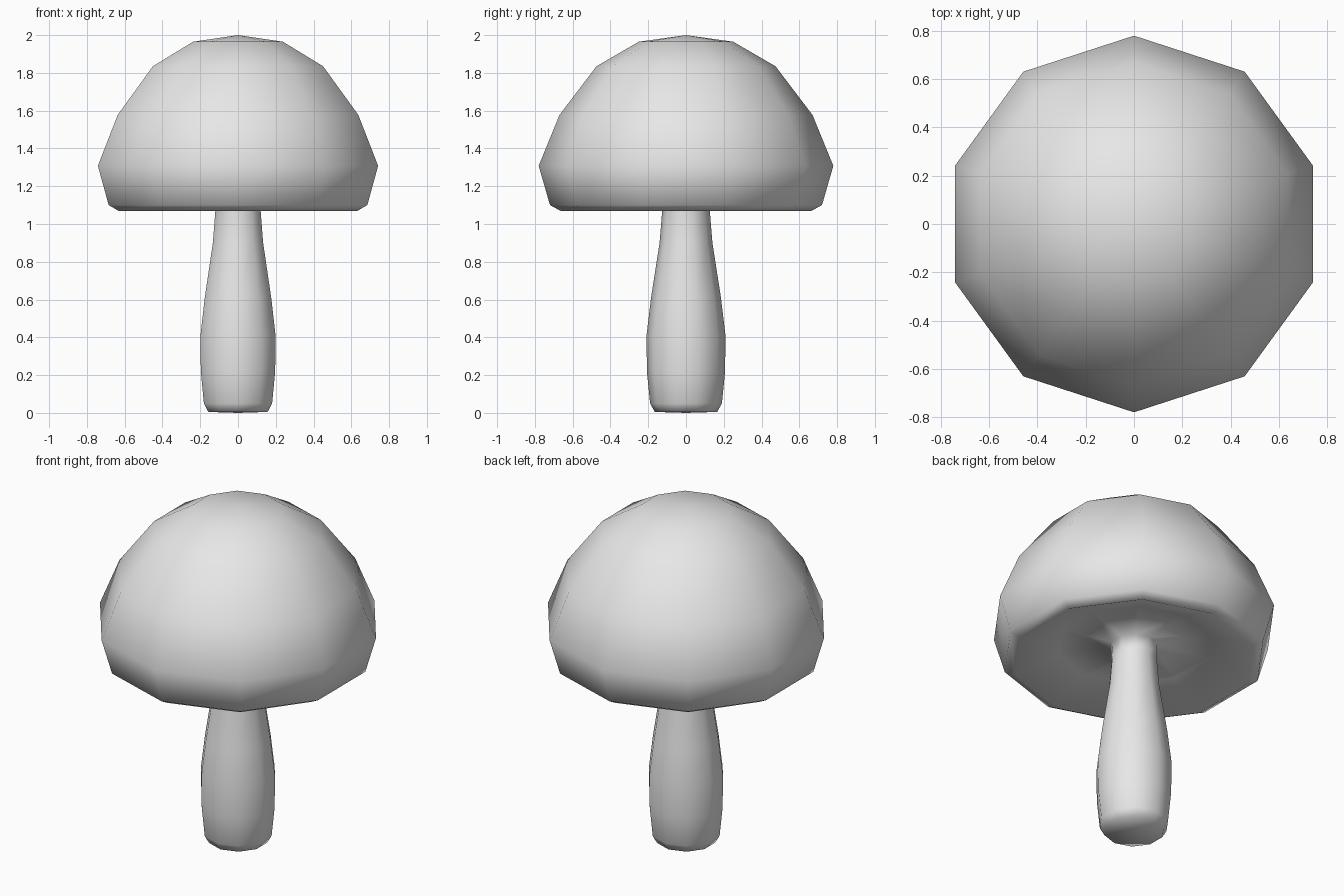
import bpy
import bmesh
from math import cos, sin, pi

SIDES = 10

cube = bpy.data.objects.get("Cube")
if cube:
    bpy.data.objects.remove(cube, do_unlink=True)

# One plain grey for the whole mushroom
grey = bpy.data.materials.new("plain grey")
grey.use_nodes = True
colour = (0.8, 0.8, 0.8, 1)
grey.diffuse_color = colour
grey.node_tree.nodes["Principled BSDF"].inputs["Base Color"].default_value = colour


def lathe(name, profile):
    """Revolve (radius, height) points, listed from bottom to top of the outside."""
    bm = bmesh.new()
    rings = []
    for r, z in profile:
        count = SIDES if r > 0 else 1
        rings.append([bm.verts.new((r * cos(pi / 2 + 2 * pi * i / SIDES),
                                    r * sin(pi / 2 + 2 * pi * i / SIDES), z))
                      for i in range(count)])
    for low, high in zip(rings, rings[1:]):
        for i in range(SIDES):
            j = (i + 1) % SIDES
            if len(low) == 1:
                bm.faces.new((low[0], high[j], high[i]))
            elif len(high) == 1:
                bm.faces.new((low[i], low[j], high[0]))
            else:
                bm.faces.new((low[i], low[j], high[j], high[i]))
    bmesh.ops.recalc_face_normals(bm, faces=bm.faces)
    for face in bm.faces:
        face.smooth = True
    mesh = bpy.data.meshes.new(name)
    bm.to_mesh(mesh)
    bm.free()
    mesh.materials.append(grey)
    obj = bpy.data.objects.new(name, mesh)
    bpy.context.collection.objects.link(obj)
    return obj


# Stem, flaring into the hollow underside of the cap
stem = [(0, 0), (0.165, 0.005), (0.19, 0.05), (0.207, 0.22), (0.209, 0.41),
        (0.185, 0.61), (0.14, 0.9), (0.126, 1.07), (0.13, 1.16)]
underside = [(0.42, 1.17), (0.665, 1.07)]

# Domed cap
dome = [(0.72, 1.1), (0.78, 1.308), (0.67, 1.577), (0.474, 1.835),
        (0.25, 1.965), (0, 2)]

lathe("mushroom", stem + underside + dome)
